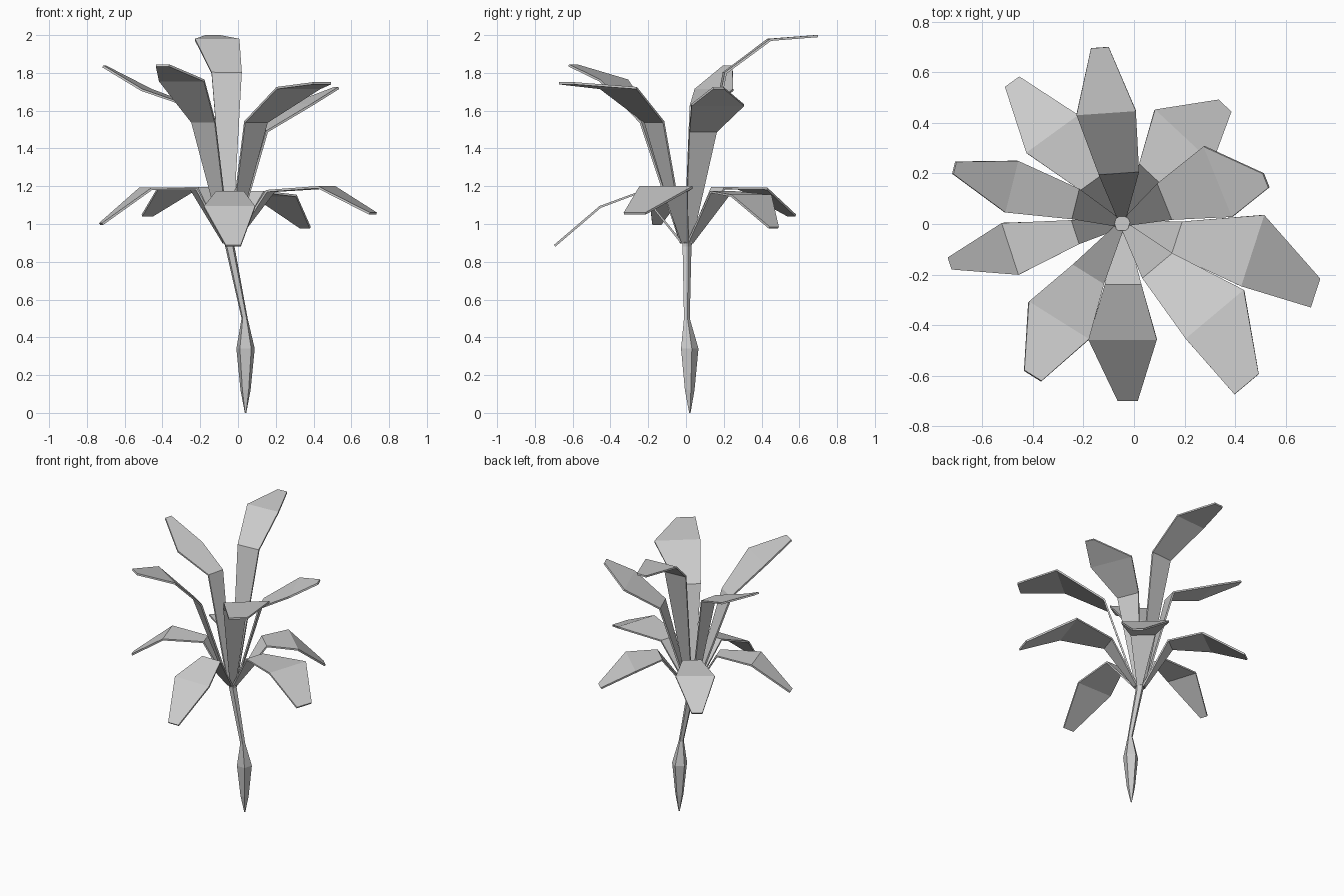
import bpy
from math import sin, cos, radians, pi


def make(name, verts, faces):
    mesh = bpy.data.meshes.new(name)
    mesh.from_pydata(verts, [], faces)
    mesh.update()
    ob = bpy.data.objects.new(name, mesh)
    bpy.context.collection.objects.link(ob)
    return ob


def leaf(name, yaw, *stations):
    """Flat three-segment blade; each station is centre x, y, z and width."""
    a = radians(yaw)
    base = (-0.047 + 0.025 * cos(a), 0.003 + 0.025 * sin(a), 0.90, 0.036)
    verts, faces = [], []
    for x, y, z, w in (base,) + stations:
        dx, dy = -sin(a) * w / 2, cos(a) * w / 2
        verts += [(x - dx, y - dy, z), (x + dx, y + dy, z)]
    for i in range(0, 6, 2):
        faces.append((i, i + 2, i + 3, i + 1))
    ob = make(name, verts, faces)
    mod = ob.modifiers.new("thickness", 'SOLIDIFY')
    mod.thickness = 0.012
    mod.offset = 0


# five-sided stem with a bulb near its pointed foot: x, y, z, radius
rings = [(0.04, 0.02, 0.0, 0.004), (0.04, 0.017, 0.12, 0.028),
         (0.04, 0.015, 0.34, 0.051), (0.035, 0.003, 0.50, 0.017),
         (-0.043, 0.003, 0.88, 0.026), (-0.047, 0.003, 0.94, 0.036)]
N = 5
verts = [(x + r * cos(2 * pi * k / N + pi / 2), y + r * sin(2 * pi * k / N + pi / 2), z)
         for x, y, z, r in rings for k in range(N)]
faces = [(i * N + k, i * N + (k + 1) % N, (i + 1) * N + (k + 1) % N, (i + 1) * N + k)
         for i in range(len(rings) - 1) for k in range(N)]
faces += [tuple(range(N - 1, -1, -1)), tuple(range(len(verts) - N, len(verts)))]
make("stem", verts, faces)

# upper whorl
leaf("upper_leaf_back", 94, (-0.06, 0.205, 1.80, 0.16), (-0.11, 0.44, 1.975, 0.235), (-0.135, 0.697, 1.995, 0.07))
leaf("upper_leaf_right", 22, (0.125, 0.09, 1.49, 0.155), (0.333, 0.168, 1.63, 0.30), (0.522, 0.172, 1.72, 0.06))
leaf("upper_leaf_front_right", -50, (0.095, -0.168, 1.54, 0.155), (0.32, -0.358, 1.72, 0.30), (0.445, -0.633, 1.745, 0.125))
leaf("upper_leaf_front_left", 238, (-0.183, -0.203, 1.54, 0.146), (-0.298, -0.383, 1.76, 0.28), (-0.40, -0.60, 1.84, 0.08))
leaf("upper_leaf_left", 166, (-0.235, 0.08, 1.62, 0.124), (-0.485, 0.148, 1.71, 0.21), (-0.71, 0.222, 1.835, 0.05))

# lower drooping whorl
leaf("lower_leaf_front", 270, (-0.043, -0.24, 1.17, 0.145), (-0.045, -0.455, 1.09, 0.27), (-0.025, -0.695, 0.885, 0.08))
leaf("lower_leaf_right", -18, (0.172, -0.055, 1.175, 0.135), (0.468, -0.105, 1.195, 0.296), (0.715, -0.272, 1.055, 0.12))
leaf("lower_leaf_back_right", 47, (0.08, 0.185, 1.17, 0.16), (0.195, 0.345, 1.15, 0.31), (0.357, 0.465, 0.98, 0.07))
leaf("lower_leaf_back_left", 126, (-0.165, 0.17, 1.19, 0.12), (-0.322, 0.355, 1.187, 0.254), (-0.48, 0.56, 1.045, 0.07))
leaf("lower_leaf_left", 198, (-0.235, -0.033, 1.185, 0.10), (-0.488, -0.098, 1.187, 0.215), (-0.725, -0.155, 1.0, 0.05))
